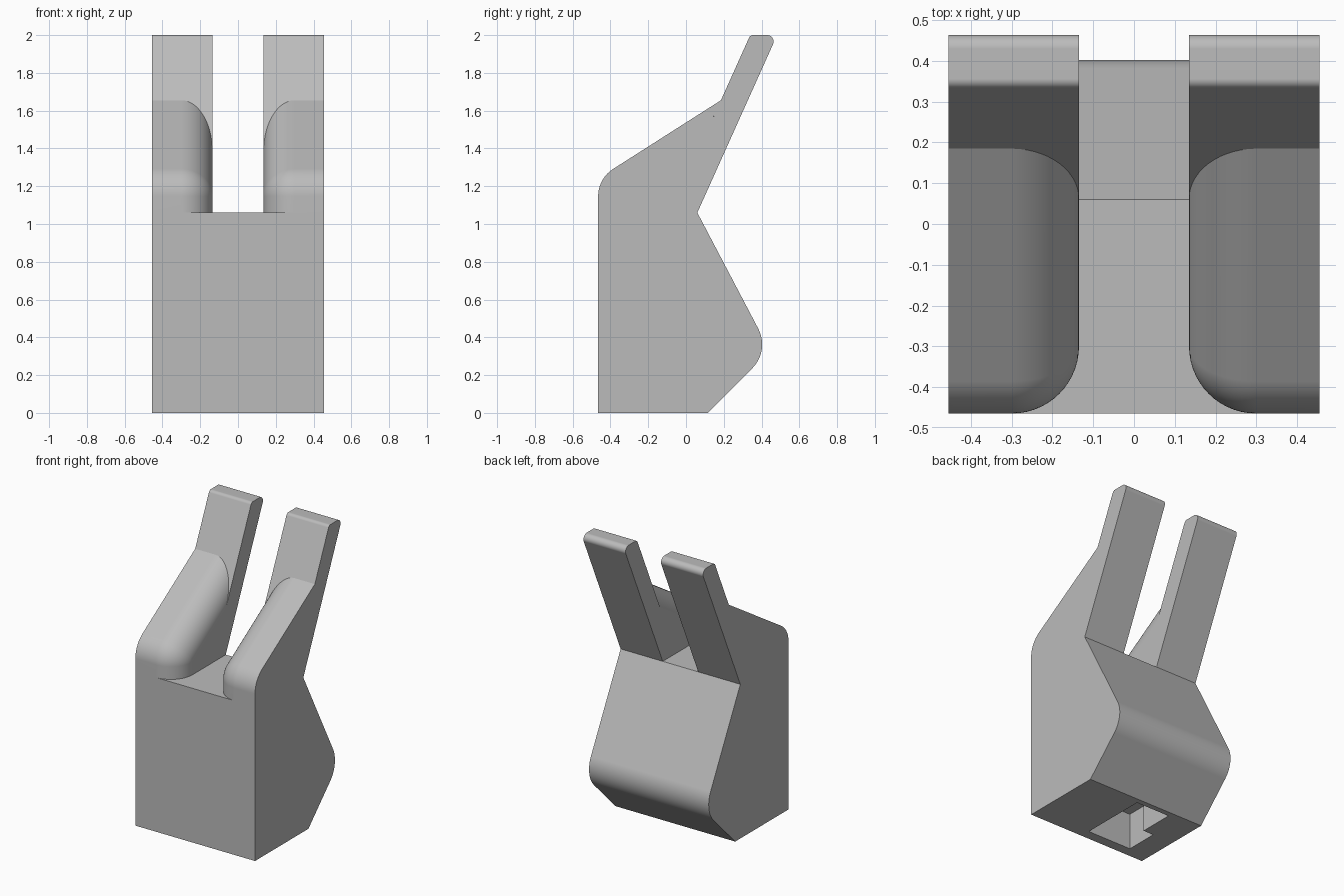
import bpy, bmesh, math
from mathutils import Vector

cube = bpy.data.objects.get("Cube")
if cube:
    bpy.data.objects.remove(cube, do_unlink=True)

grey = bpy.data.materials.new("light_grey")
grey.use_nodes = True
grey.diffuse_color = (0.5, 0.5, 0.5, 1)
grey.node_tree.nodes["Principled BSDF"].inputs["Base Color"].default_value = (0.5, 0.5, 0.5, 1)

HALF, SLOT = 0.455, 0.135      # half width of the body, half width of the slot
FRONT, FLOOR = -0.465, 1.06    # front face, slot floor height
BACK = 0.06                    # waist of the back
LEAN, SLOPE = 2.225, 0.637     # steepness of the prongs and of the cheek tops
THICK = 0.1425                 # prong thickness along y


def rounded(corners, steps=12):
    """Outline from (y, z, radius) corners, each rounded by an arc."""
    out = []
    n = len(corners)
    for i, (y, z, r) in enumerate(corners):
        p = Vector((y, z))
        if r == 0:
            out.append(p)
            continue
        a = (Vector(corners[i - 1][:2]) - p).normalized()
        b = (Vector(corners[(i + 1) % n][:2]) - p).normalized()
        half = a.angle(b) / 2
        centre = p + (a + b).normalized() * r / math.sin(half)
        start = p + a * r / math.tan(half) - centre
        end = p + b * r / math.tan(half) - centre
        sweep = start.angle(end)
        for k in range(steps + 1):
            f = k / steps
            out.append(centre + (start * math.sin((1 - f) * sweep)
                                 + end * math.sin(f * sweep)) / math.sin(sweep))
    return out


def loft(name, sections):
    """Solid through (x, outline) sections."""
    bm = bmesh.new()
    rings = [[bm.verts.new((x, p.x, p.y)) for p in pts] for x, pts in sections]
    for r0, r1 in zip(rings, rings[1:]):
        for i in range(len(r0)):
            j = (i + 1) % len(r0)
            bm.faces.new((r0[i], r0[j], r1[j], r1[i]))
    bm.faces.new(rings[0])
    bm.faces.new(rings[-1])
    bmesh.ops.recalc_face_normals(bm, faces=bm.faces)
    mesh = bpy.data.meshes.new(name)
    bm.to_mesh(mesh)
    bm.free()
    mesh.materials.append(grey)
    obj = bpy.data.objects.new(name, mesh)
    bpy.context.collection.objects.link(obj)
    return obj


def smooth(obj):
    bpy.ops.object.select_all(action='DESELECT')
    obj.select_set(True)
    bpy.context.view_layer.objects.active = obj
    bpy.ops.object.shade_smooth_by_angle(angle=math.radians(25))
    mod = obj.modifiers.new("flat_faces", 'WEIGHTED_NORMAL')
    mod.keep_sharp = True


# Lower body with the rounded bulge at the back
body_side = rounded([(FRONT, 0, 0), (0.115, 0, 0), (0.444, 0.329, 0.18),
                     (BACK, FLOOR, 0), (FRONT, FLOOR, 0)])
body = loft("body", [(-HALF, body_side), (HALF, body_side)])

# Stepped mounting pocket in the underside
for name, x0, x1, y0, y1 in (("pocket_wide", -0.297, 0.04, -0.395, -0.166),
                             ("pocket_narrow", -0.218, 0.04, -0.2, 0.078)):
    box = rounded([(y0, -0.1, 0), (y1, -0.1, 0), (y1, 0.25, 0), (y0, 0.25, 0)])
    cutter = loft(name + "_cutter", [(x0, box), (x1, box)])
    cutter.hide_render = True
    cutter.hide_set(True)
    cut = body.modifiers.new(name, 'BOOLEAN')
    cut.operation = 'DIFFERENCE'
    cut.solver = 'EXACT'
    cut.object = cutter
smooth(body)

# Leaning prong outline
top_y = BACK + (2 - FLOOR) / LEAN
prong_side = rounded([(BACK - THICK, FLOOR, 0), (BACK, FLOOR, 0),
                      (top_y, 2, 0.034), (top_y - THICK, 2, 0.025)])


def cheek_side(inset):
    """Cheek outline, shrunk at its front and its sloping top."""
    y = FRONT + inset
    z = 1.241 + SLOPE * inset - inset * math.hypot(1, SLOPE)
    foot = BACK - THICK
    meet = (z - SLOPE * y - FLOOR + LEAN * foot) / (LEAN - SLOPE)
    return rounded([(y, FLOOR, 0), (y, z, 0.17 - inset),
                    (meet, z + SLOPE * (meet - y), 0), (foot, FLOOR, 0)])


# Cheek sections: a quarter-round rim towards the slot, then straight out
ROUND, STEPS = 0.165, 14
cheek_sections = []
for k in range(STEPS + 1):
    a = math.pi / 2 * k / STEPS
    cheek_sections.append((SLOT + ROUND * (1 - math.cos(a)),
                           cheek_side(ROUND * (1 - math.sin(a)))))
cheek_sections.append((HALF, cheek_side(0)))

for side, s in (("left", 1), ("right", -1)):
    smooth(loft(side + "_prong", [(s * SLOT, prong_side), (s * HALF, prong_side)]))
    smooth(loft(side + "_cheek", [(s * x, pts) for x, pts in cheek_sections]))
